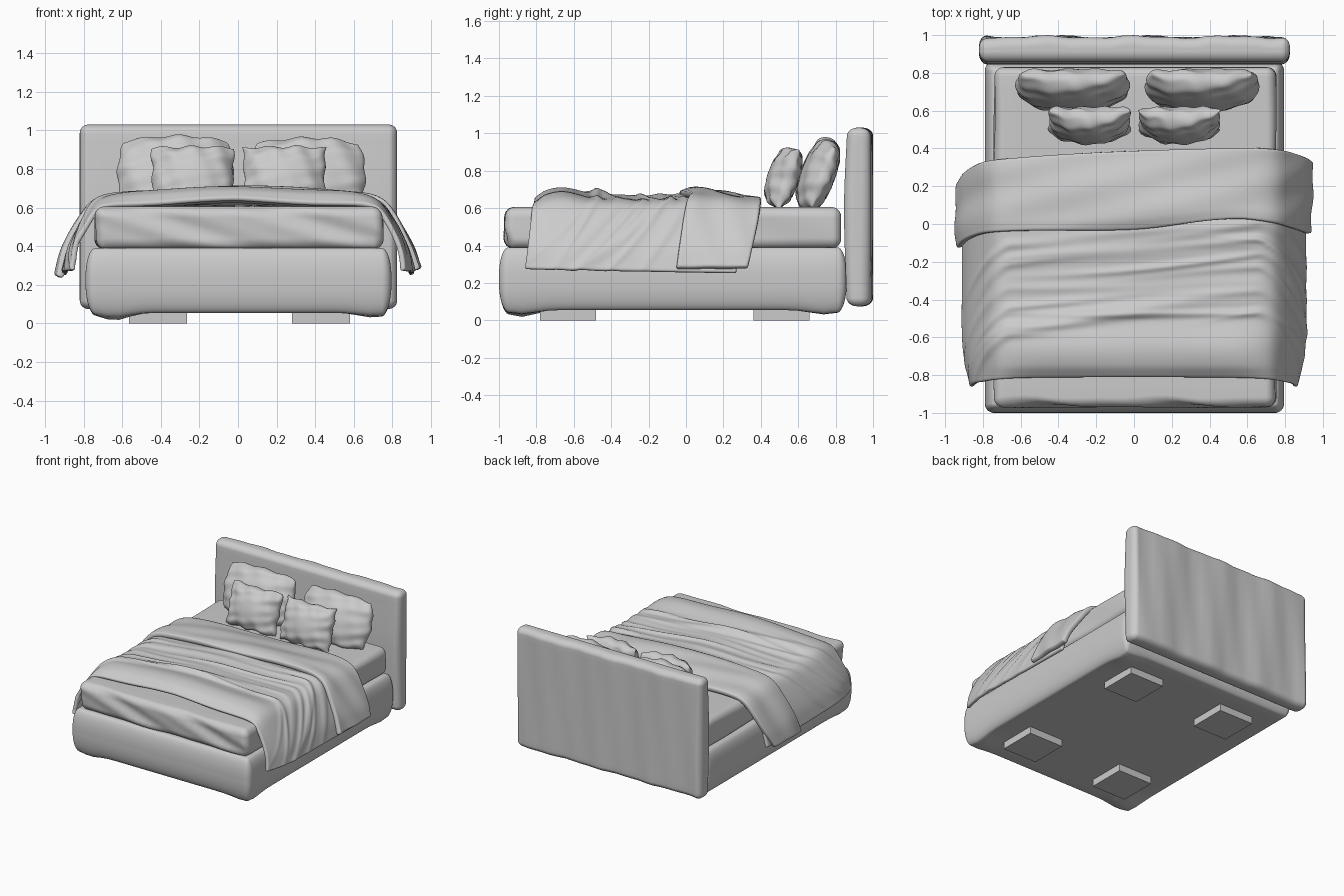
import bpy, bmesh, math, random
from mathutils import Vector

if "Cube" in bpy.data.objects:
    bpy.data.objects.remove(bpy.data.objects["Cube"])

random.seed(4)
fabric = bpy.data.materials.new("grey fabric")
fabric.diffuse_color = (0.6, 0.6, 0.6, 1)
fabric.use_nodes = True
fabric.node_tree.nodes["Principled BSDF"].inputs["Base Color"].default_value = fabric.diffuse_color


def finish(name, bm, angle=60):
    bmesh.ops.remove_doubles(bm, verts=bm.verts, dist=1e-5)
    bmesh.ops.recalc_face_normals(bm, faces=bm.faces)
    mesh = bpy.data.meshes.new(name)
    bm.to_mesh(mesh)
    bm.free()
    mesh.materials.append(fabric)
    ob = bpy.data.objects.new(name, mesh)
    bpy.context.collection.objects.link(ob)
    bpy.ops.object.select_all(action='DESELECT')
    ob.select_set(True)
    bpy.context.view_layer.objects.active = ob
    bpy.ops.object.shade_smooth_by_angle(angle=math.radians(angle))
    return ob


def curve(x, pts):
    """Smooth curve through (x, value) points."""
    if x <= pts[0][0]:
        return pts[0][1]
    if x >= pts[-1][0]:
        return pts[-1][1]
    i = max(k for k in range(len(pts) - 1) if pts[k][0] <= x)

    def slope(k):
        a, b = pts[max(k - 1, 0)], pts[min(k + 1, len(pts) - 1)]
        return (b[1] - a[1]) / (b[0] - a[0])
    (x0, y0), (x1, y1) = pts[i], pts[i + 1]
    h = x1 - x0
    t = (x - x0) / h
    return (y0 * (2*t**3 - 3*t*t + 1) + y1 * (3*t*t - 2*t**3)
            + h * slope(i) * (t**3 - 2*t*t + t) + h * slope(i + 1) * (t**3 - t*t))


def soft_box(name, lo, hi, r, warp=None, inner=24):
    """Box with elliptical edge rounding and an optional surface warp."""
    axes = []
    for a, b, q in zip(lo, hi, r):
        n = 6
        axes.append([a + q * k / n for k in range(n)]
                    + [a + q + (b - a - 2*q) * k / inner for k in range(inner + 1)]
                    + [b - q + q * k / n for k in range(1, n + 1)])
    bm = bmesh.new()
    cache = {}

    def vert(ijk):
        if ijk not in cache:
            p = [axes[k][ijk[k]] for k in range(3)]
            c = [min(max(p[k], lo[k] + r[k]), hi[k] - r[k]) for k in range(3)]
            d = Vector([(p[k] - c[k]) / r[k] for k in range(3)]).normalized()
            co = Vector([c[k] + d[k] * r[k] for k in range(3)])
            cache[ijk] = bm.verts.new(warp(co) if warp else co)
        return cache[ijk]
    last = len(axes[0]) - 1
    for ax in range(3):
        for side in (0, last):
            for i in range(last):
                for j in range(last):
                    quad = []
                    for a, b in ((i, j), (i+1, j), (i+1, j+1), (i, j+1)):
                        key = [a, b]
                        key.insert(ax, side)
                        quad.append(vert(tuple(key)))
                    bm.faces.new(quad)
    return finish(name, bm)


def grid(bm, nu, nv, fn):
    v = [[bm.verts.new(fn(i / nu, j / nv)) for j in range(nv + 1)] for i in range(nu + 1)]
    for i in range(nu):
        for j in range(nv):
            bm.faces.new((v[i][j], v[i+1][j], v[i+1][j+1], v[i][j+1]))


# Base: bulging upholstery that sags a little at its lower corners
def base_warp(p):
    if p.z < 0.2:
        for x, y, a in ((-0.64, -0.88, 0.04), (0.7, -0.88, 0.025), (0.7, 0.74, 0.025)):
            p.z -= a * math.exp(-((p.x - x)**2 + (p.y - y)**2) / 0.01) * (0.2 - p.z) / 0.15
    return p


soft_box("base", (-0.79, -1.0, 0.055), (0.795, 0.86, 0.39), (0.05, 0.05, 0.15), base_warp)


# Mattress with diagonal pulls in its cover
def mattress_warp(p):
    if p.y < -0.9:
        p.y += 0.007 * math.sin(9 * p.x + 32 * p.z) + 0.004 * math.sin(17 * p.x + 50 * p.z)
    p.x += 0.006 * math.sin(7 * p.y + 18 * p.z) * abs(p.x)
    return p


soft_box("mattress", (-0.74, -0.965, 0.385), (0.75, 0.83, 0.605), (0.05, 0.05, 0.055), mattress_warp)


# Headboard with creased rear cover
def headboard_warp(p):
    p.y += curve(p.z, [(0.07, 0.01), (0.6, -0.005), (1.03, 0.012)]) if p.y < 0.92 else (
        0.006 * math.sin(13 * p.x + 1.5 * p.z) + 0.004 * math.sin(29 * p.x - 4 * p.z) - 0.004)
    return p


soft_box("headboard", (-0.82, 0.85, 0.075), (0.825, 0.995, 1.03), (0.045, 0.055, 0.045), headboard_warp)

# Feet
for x in (-0.415, 0.43):
    for y in (-0.63, 0.51):
        bm = bmesh.new()
        bmesh.ops.create_cube(bm, size=1)
        for v in bm.verts:
            v.co = (x + v.co.x * 0.3, y + v.co.y * 0.3, 0.035 + v.co.z * 0.07)
        finish("foot", bm, 30)

# Drape cross-section, from the bed centre (0) to the hanging hem (1)
DRAPE_X = [(0, 0), (0.3, 0.36), (0.52, 0.63), (0.6, 0.73), (0.68, 0.795), (0.84, 0.875), (1, 0.915)]
DRAPE_Z = [(0, 0.675), (0.3, 0.668), (0.52, 0.65), (0.6, 0.62), (0.68, 0.54), (0.84, 0.39), (1, 0.255)]


def drape(s):
    a = abs(s)
    return Vector((math.copysign(curve(a, DRAPE_X), s), curve(a, DRAPE_Z)))


def drape_normal(s):
    d = drape(min(s + 0.01, 1)) - drape(max(s - 0.01, -1))
    return Vector((-d.y, d.x)).normalized()


# Folds: long soft ridges running across the bed
RIDGES = [(random.uniform(-0.62, -0.02), random.uniform(-0.03, 0.16), random.uniform(-0.08, 0.12),
           random.uniform(0.008, 0.02), random.uniform(0.014, 0.032),
           random.uniform(-0.9, 0.9), random.uniform(0.25, 0.6)) for _ in range(26)]


def ridges(s, y):
    h = 0
    for y0, k, c, amp, wid, s0, ext in RIDGES:
        drop = 0.9 * max(abs(s) - 0.55, 0)
        d = (y - y0 - k * s - c * s * s + drop) / wid
        if abs(d) < 4:
            h += amp * math.exp(-d * d - ((s - s0) / ext)**2)
    return min(h, 0.035)


HEIGHT = [(-0.86, -0.06), (-0.81, -0.025), (-0.75, 0.015), (-0.65, 0.03), (-0.5, -0.002),
          (-0.3, -0.014), (0.0, -0.012), (0.4, -0.04)]


def sheet(name, nu, nv, thick, fn):
    bm = bmesh.new()
    grid(bm, nu, nv, fn)
    ob = finish(name, bm, 80)
    if sum(p.normal.z for p in ob.data.polygons) < 0:
        ob.data.flip_normals()
    m = ob.modifiers.new("thickness", 'SOLIDIFY')
    m.thickness, m.offset = thick, -1
    m = ob.modifiers.new("soften", 'SUBSURF')
    m.levels = m.render_levels = 1


def blanket_point(u, v):
    s = 2 * u - 1
    front = curve(abs(s), [(0, -0.815), (0.5, -0.82), (0.65, -0.83), (1, -0.865)])
    y = front + v * (0.27 - front)
    p, n = drape(s), drape_normal(s)
    top = curve(abs(s), [(0, 1), (0.45, 1), (0.7, 0.15), (1, 0)])
    p += n * (ridges(s, y) * curve(abs(s), [(0, 1), (0.6, 0.9), (1, 0.35)]))
    p.x -= math.copysign(0.045 * max(0, (-0.55 - y) / 0.3)**2 * abs(s)**3, s)
    p.y += curve(y, HEIGHT) * top + 0.02 * (1 - v) * abs(s)**6
    p.y += 0.006 * math.sin(9 * s + 2) * top
    return p.x, y, p.y


sheet("blanket", 96, 76, 0.028, blanket_point)

# Turned-back band of the blanket
BAND_FRONT = [(-1, -0.13), (-0.6, -0.045), (0, -0.035), (0.45, 0.025), (0.7, -0.02), (1, -0.05)]
BAND_BACK = [(-1, 0.21), (-0.8, 0.29), (-0.55, 0.35), (0, 0.39), (0.5, 0.405), (0.65, 0.39), (1, 0.33)]


def band_point(u, v):
    s = 2 * u - 1
    a, b = curve(s, BAND_FRONT), curve(s, BAND_BACK)
    y = a + v * (b - a)
    p = drape(s)
    p += drape_normal(s) * (0.034 + 0.005 * math.sin(13 * y + 5 * s) + 0.004 * math.sin(30 * y - 9 * s))
    p.y += curve(v, [(0, -0.012), (0.15, 0.0), (0.6, -0.022), (1, -0.05)]) * (1 - abs(s)**3)
    p.y += 0.02 * s**6 * (1 if s > 0 else -1)
    return p.x, y, p.y


sheet("turned_back_band", 80, 24, 0.042, band_point)


# Pillows: two domed faces meeting in a seam, leaning on the headboard
def pillow(name, x, y, z, hx, hz, thick, lean, roundness, pinch, phase):
    bm = bmesh.new()
    for side in (-1, 1):
        def point(u, v):
            a, b = math.sin((u - 0.5) * math.pi), math.sin((v - 0.5) * math.pi)
            px = hx * a * math.sqrt(1 - roundness * b * b) * (1 - pinch * (1 - b * b))
            pz = hz * b * math.sqrt(1 - roundness * a * a) * (1 - pinch * (1 - a * a))
            pz += 0.006 * b * math.sin(9 * a + phase)
            px += 0.005 * a * math.sin(8 * b + phase)
            dome = max(0, (1 - a * a) * (1 - b * b))**0.42
            edge = dome * (1 - dome)
            crease = edge * (0.025 * math.sin(11 * a + 3 * b + phase) + 0.02 * math.sin(13 * b - 4 * a))
            d = side * thick * dome + crease + 0.03 * (a * a - 0.3)
            c, k = math.cos(lean), math.sin(lean)
            h = pz + hz
            return x + px, y + h * k + d * c, z + h * c - d * k
        grid(bm, 32, 28, point)
    finish(name, bm, 80)


for i, (xb, xf) in enumerate(((-0.325, -0.235), (0.36, 0.24))):
    pillow("back_pillow", xb, 0.645, 0.60 - 0.01 * i, 0.30, 0.195, 0.092, 0.36, 0.2, 0.0, 1 + 2 * i)
    pillow("front_pillow", xf, 0.475, 0.605, 0.22, 0.165, 0.085, 0.33, 0.03, 0.05, 2 + 3 * i)
